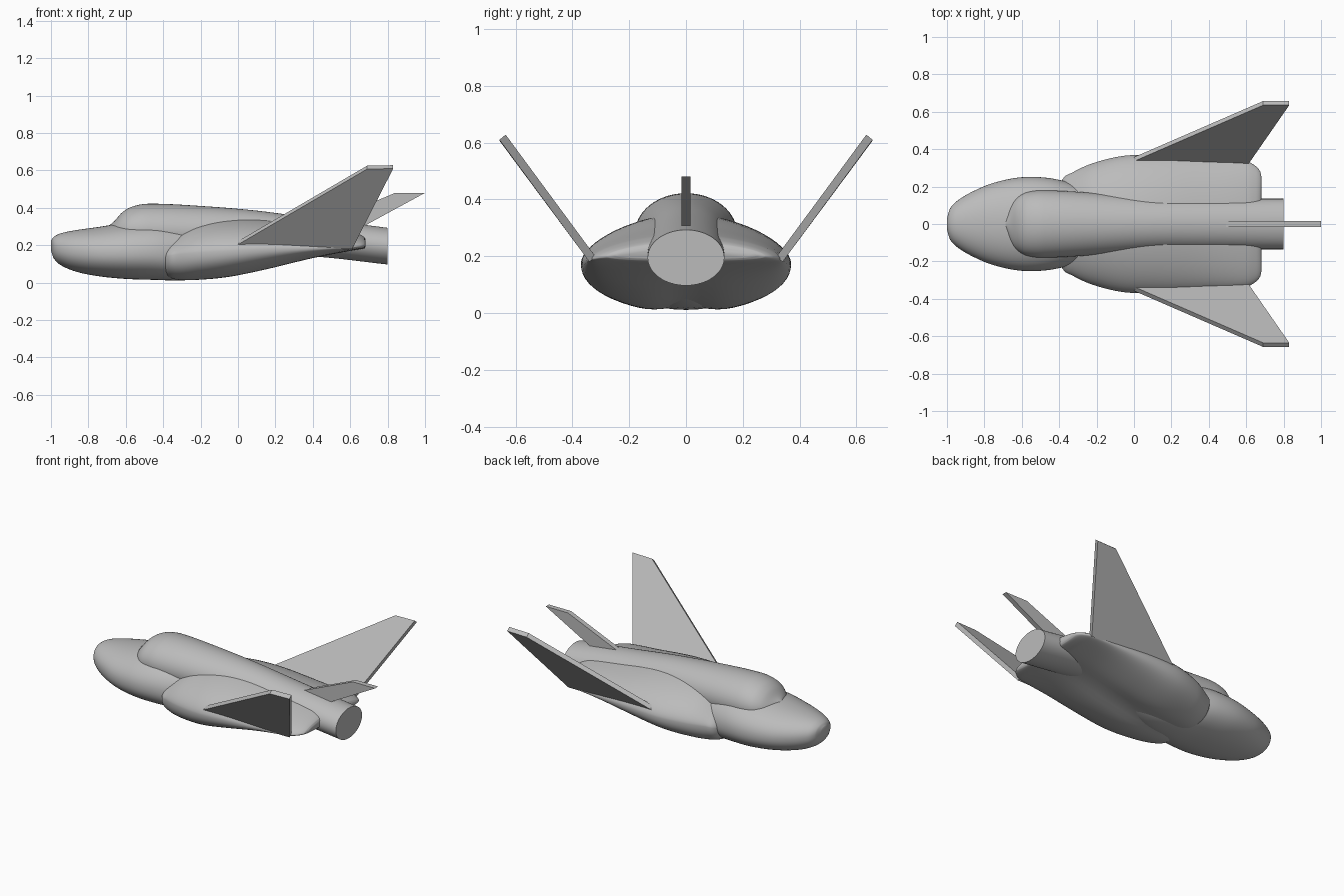
import bpy, bmesh, math
from mathutils import Vector

if "Cube" in bpy.data.objects:
    bpy.data.objects.remove(bpy.data.objects["Cube"])

hull = bpy.data.materials.new("hull grey")
hull.use_nodes = True
GREY = (0.5, 0.5, 0.5, 1)
hull.diffuse_color = GREY
hull.node_tree.nodes["Principled BSDF"].inputs["Base Color"].default_value = GREY


def finish(name, bm, smooth):
    bmesh.ops.recalc_face_normals(bm, faces=bm.faces)
    mesh = bpy.data.meshes.new(name)
    bm.to_mesh(mesh)
    bm.free()
    mesh.materials.append(hull)
    obj = bpy.data.objects.new(name, mesh)
    bpy.context.collection.objects.link(obj)
    if smooth:
        bpy.ops.object.select_all(action="DESELECT")
        obj.select_set(True)
        bpy.context.view_layer.objects.active = obj
        bpy.ops.object.shade_smooth_by_angle(angle=math.radians(40))
    return obj


def smooth_stations(stations, steps=6):
    """Cubic interpolation between stations along x."""
    pts = [Vector(s) for s in stations]
    last = len(pts) - 1
    slopes = []
    for i in range(last + 1):
        a, b = pts[max(i - 1, 0)], pts[min(i + 1, last)]
        slopes.append((b - a) / (b[0] - a[0]))
    out = []
    for i in range(last):
        gap = pts[i + 1][0] - pts[i][0]
        for k in range(steps):
            t = k / steps
            h = t * t * (3 - 2 * t)
            out.append(pts[i] * (1 - h) + pts[i + 1] * h
                       + slopes[i] * gap * t * (1 - t) ** 2
                       - slopes[i + 1] * gap * t * t * (1 - t))
    return out + [pts[-1]]


def loft(name, stations, top_pow, low_pow, groove=0.0, sides=64):
    """Stations are (x, half width, bottom, widest height, top)."""
    bm = bmesh.new()
    rings = []
    for x, w, low, mid, top in smooth_stations(stations):
        ring = []
        for k in range(sides):
            a = math.tau * k / sides
            c, s = math.cos(a), math.sin(a)
            p = top_pow if s > 0 else low_pow
            y = w * math.copysign(abs(c) ** (2 / p), c)
            rise = abs(s) ** (2 / p)
            if s > 0:
                z = mid + (top - mid) * rise
            else:
                z = mid - (mid - low) * rise * (1 - groove * math.exp(-(y / 0.09) ** 2))
            ring.append(bm.verts.new((x, y, z)))
        rings.append(ring)
    for r, q in zip(rings, rings[1:]):
        for k in range(sides):
            n = (k + 1) % sides
            bm.faces.new((r[k], r[n], q[n], q[k]))
    bm.faces.new(rings[0])
    bm.faces.new(rings[-1])
    return finish(name, bm, True)


def plate(name, outline, offset):
    """Flat fin extruded from its outline by an offset."""
    bm = bmesh.new()
    a = [bm.verts.new(p) for p in outline]
    b = [bm.verts.new(Vector(p) + Vector(offset)) for p in outline]
    bm.faces.new(a)
    bm.faces.new(b)
    for i in range(len(a)):
        j = (i + 1) % len(a)
        bm.faces.new((a[i], a[j], b[j], b[i]))
    return finish(name, bm, False)


# Nose and belly
loft("nose_body", [
    (-1.0, 0.03, 0.17, 0.2, 0.225),
    (-0.985, 0.08, 0.13, 0.19, 0.245),
    (-0.95, 0.12, 0.095, 0.18, 0.263),
    (-0.87, 0.17, 0.06, 0.17, 0.28),
    (-0.75, 0.22, 0.035, 0.16, 0.297),
    (-0.6, 0.25, 0.02, 0.16, 0.32),
    (-0.45, 0.245, 0.015, 0.16, 0.33),
    (-0.3, 0.21, 0.012, 0.15, 0.32),
    (-0.1, 0.15, 0.03, 0.15, 0.3),
    (0.15, 0.08, 0.1, 0.16, 0.25)], 2.1, 2.2)

# Canopy, spine and engine tube
loft("spine_and_engine", [
    (-0.69, 0.03, 0.2, 0.26, 0.305),
    (-0.66, 0.1, 0.18, 0.27, 0.33),
    (-0.62, 0.145, 0.16, 0.275, 0.375),
    (-0.57, 0.17, 0.15, 0.28, 0.405),
    (-0.48, 0.18, 0.14, 0.28, 0.422),
    (-0.2, 0.165, 0.13, 0.27, 0.41),
    (0.1, 0.143, 0.14, 0.26, 0.385),
    (0.4, 0.136, 0.14, 0.235, 0.345),
    (0.8, 0.135, 0.097, 0.195, 0.293)], 2, 2)

# Broad side body with twin belly lobes
loft("side_body", [
    (-0.41, 0.14, 0.08, 0.13, 0.17),
    (-0.385, 0.235, 0.03, 0.14, 0.22),
    (-0.33, 0.275, 0.005, 0.15, 0.27),
    (-0.22, 0.325, 0.005, 0.16, 0.325),
    (-0.05, 0.365, 0.023, 0.17, 0.35),
    (0.15, 0.368, 0.065, 0.18, 0.345),
    (0.4, 0.352, 0.128, 0.185, 0.31),
    (0.6, 0.335, 0.168, 0.19, 0.28),
    (0.65, 0.31, 0.176, 0.195, 0.265),
    (0.675, 0.28, 0.182, 0.2, 0.25),
    (0.682, 0.25, 0.19, 0.205, 0.235)], 1.7, 2.4, 0.15)

# Canted wings, mirrored
for side, label in ((1, "left"), (-1, "right")):
    outline = [(x, side * y, z) for x, y, z in (
        (-0.04, 0.34, 0.18), (0.61, 0.34, 0.18),
        (0.83, 0.657, 0.61), (0.69, 0.657, 0.607))]
    plate(label + "_wing", outline, (0, -side * 0.022, 0.018))

# Centre tail fin
plate("tail_fin", [(0.38, -0.016, 0.285), (0.66, -0.016, 0.295),
                   (1.0, -0.016, 0.48), (0.84, -0.016, 0.48)], (0, 0.032, 0))
